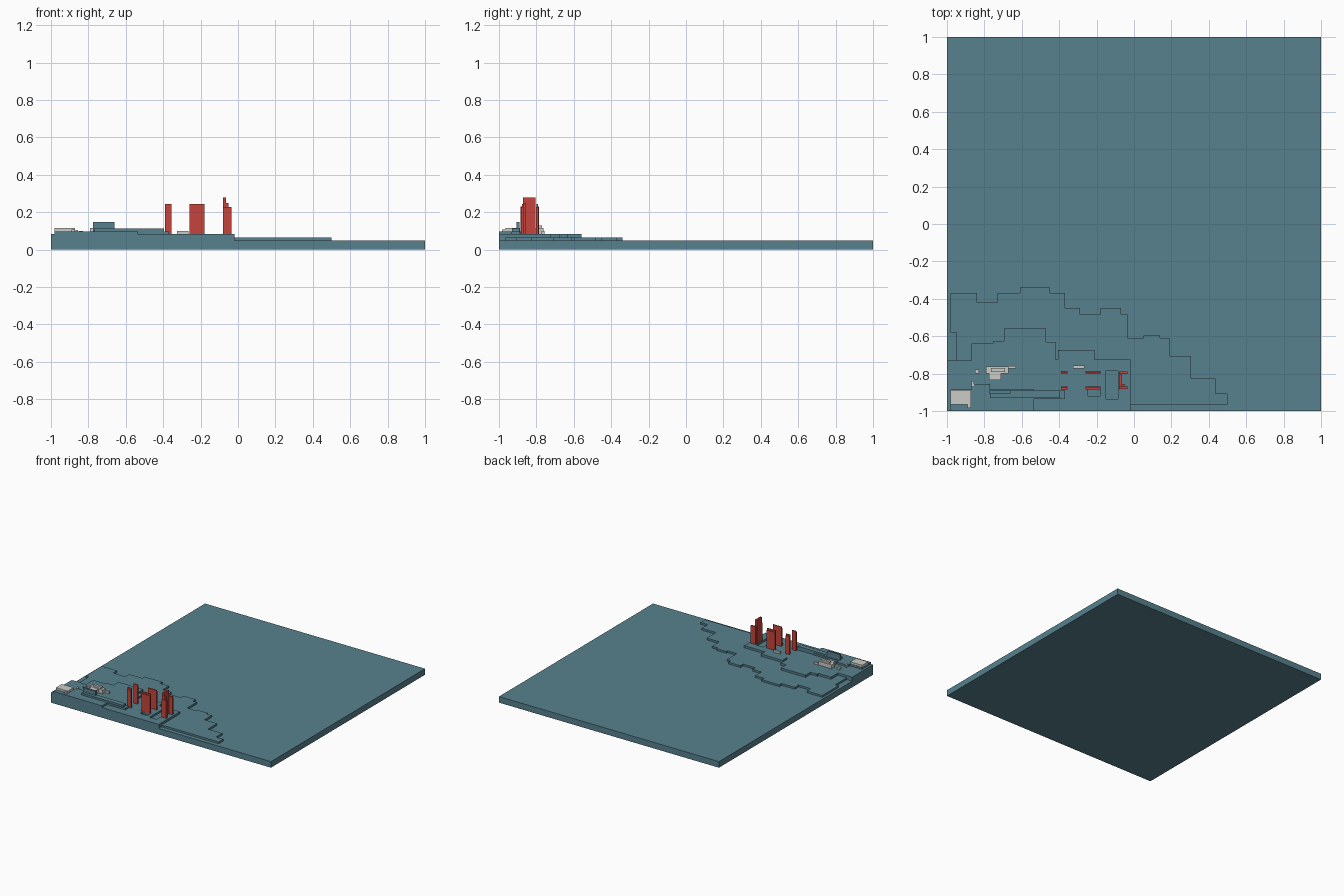
import bpy, bmesh

cube = bpy.data.objects.get("Cube")
if cube:
    bpy.data.objects.remove(cube)


def material(name, color):
    m = bpy.data.materials.new(name)
    m.use_nodes = True
    m.diffuse_color = (*color, 1)
    m.node_tree.nodes["Principled BSDF"].inputs["Base Color"].default_value = (*color, 1)
    return m


teal = material("teal ground", (0.095, 0.22, 0.27))
red = material("red frames", (0.56, 0.06, 0.045))
grey = material("pale stone", (0.60, 0.60, 0.57))


def finish(name, bm, mat):
    bmesh.ops.recalc_face_normals(bm, faces=bm.faces)
    mesh = bpy.data.meshes.new(name)
    bm.to_mesh(mesh)
    bm.free()
    mesh.materials.append(mat)
    ob = bpy.data.objects.new(name, mesh)
    bpy.context.scene.collection.objects.link(ob)
    return ob


def box(name, x, y, z, mat):
    bm = bmesh.new()
    bmesh.ops.create_cube(bm, size=1)
    for v in bm.verts:
        v.co = [r[0] if c < 0 else r[1] for c, r in zip(v.co, (x, y, z))]
    return finish(name, bm, mat)


def stairs(steps, end):
    """Corner points of a stepped edge; each step is (start x, y)."""
    pts = []
    for i, (x, y) in enumerate(steps):
        pts += [(x, y), (steps[i + 1][0] if i + 1 < len(steps) else end, y)]
    return pts


def terrace(name, back, front, end, z0, z1):
    """Flat plateau between a stepped back edge and a stepped front edge."""
    bm = bmesh.new()
    outline = stairs(back, end) + stairs(front, end)[::-1]
    face = bm.faces.new([bm.verts.new((x, y, z0)) for x, y in outline])
    ext = bmesh.ops.extrude_face_region(bm, geom=[face])
    for v in ext["geom"]:
        if isinstance(v, bmesh.types.BMVert):
            v.co.z = z1
    return finish(name, bm, teal)


# Ground slab and stacked terraces
GROUND, LOW, MID, HIGH = 0.05, 0.065, 0.083, 0.098
box("ground_slab", (-1, 1), (-1, 1), (0, GROUND), teal)
terrace("low_terrace",
        [(-.98, -.37), (-.84, -.42), (-.73, -.37), (-.61, -.34), (-.45, -.37),
         (-.37, -.45), (-.29, -.485), (-.18, -.45), (-.07, -.485), (-.035, -.61),
         (.05, -.595), (.14, -.61), (.19, -.705), (.305, -.825), (.435, -.905)],
        [(-.98, -.58), (-.95, -.965)], .5, GROUND, LOW)
middle = terrace("middle_terrace",
                 [(-1, -.73), (-.87, -.64), (-.755, -.625), (-.695, -.56), (-.47, -.63),
                  (-.42, -.725), (-.405, -.675), (-.21, -.725)],
                 [(-1, -1)], -.02, GROUND, MID)
terrace("high_terrace",
        [(-.98, -.885), (-.87, -.855), (-.77, -.885), (-.535, -.89)],
        [(-.98, -1), (-.535, -.935)], -.37, MID, HIGH)

# Shallow pits in the middle terrace
for name, x, y in (("long_pit", (-.15, -.085), (-.935, -.785)),
                   ("small_pit", (-.245, -.18), (-.92, -.885))):
    cutter = box(name + "_cutter", x, y, (LOW + .003, .2), teal)
    cutter.hide_render = True
    cutter.hide_viewport = True
    cut = middle.modifiers.new(name, "BOOLEAN")
    cut.operation = "DIFFERENCE"
    cut.solver = "EXACT"
    cut.object = cutter

# Raised bank and its crest
box("bank", (-.77, -.395), (-.93, -.89), (HIGH, .113), teal)
box("bank_crest", (-.775, -.66), (-.905, -.89), (HIGH, .147), teal)

# Red frames: mirrored pairs of stepped panels around a centre line
CENTRE = -.835
for side, label in ((-1, "front"), (1, "back")):
    def span(a, b):
        return tuple(sorted((CENTRE + side * a, CENTRE + side * b)))
    for name, x in (("post", (-.39, -.355)), ("panel", (-.26, -.18))):
        box(f"{label}_{name}", x, span(.035, .043), (MID, .243), red)
        box(f"{label}_{name}_outer", x, span(.043, .049), (MID, .23), red)
    box(f"{label}_tower_wing", (-.08, -.035), span(.033, .047), (MID, .228), red)
box("tower_wall", (-.08, -.065), (CENTRE - .036, CENTRE + .03), (MID, .278), red)
box("tower_step", (-.065, -.052), (CENTRE - .036, CENTRE - .02), (MID, .25), red)

# Pale stone buildings
for name, x, y, z in (
        ("corner_building", (-.98, -.872), (-.965, -.888), (HIGH, .115)),
        ("corner_annex", (-.89, -.872), (-.985, -.965), (HIGH, .108)),
        ("hall", (-.79, -.67), (-.8, -.762), (MID, .115)),
        ("hall_roof", (-.765, -.69), (-.79, -.77), (.115, .13)),
        ("hall_front", (-.775, -.71), (-.835, -.8), (MID, .113)),
        ("hall_wing", (-.67, -.63), (-.772, -.76), (MID, .1)),
        ("shed", (-.325, -.265), (-.772, -.757), (MID, .1)),
        ("west_hut", (-.85, -.83), (-.8, -.778), (MID, .1)),
        ("gate_hut", (-.868, -.855), (-.865, -.84), (MID, .105))):
    box(name, x, y, z, grey)
